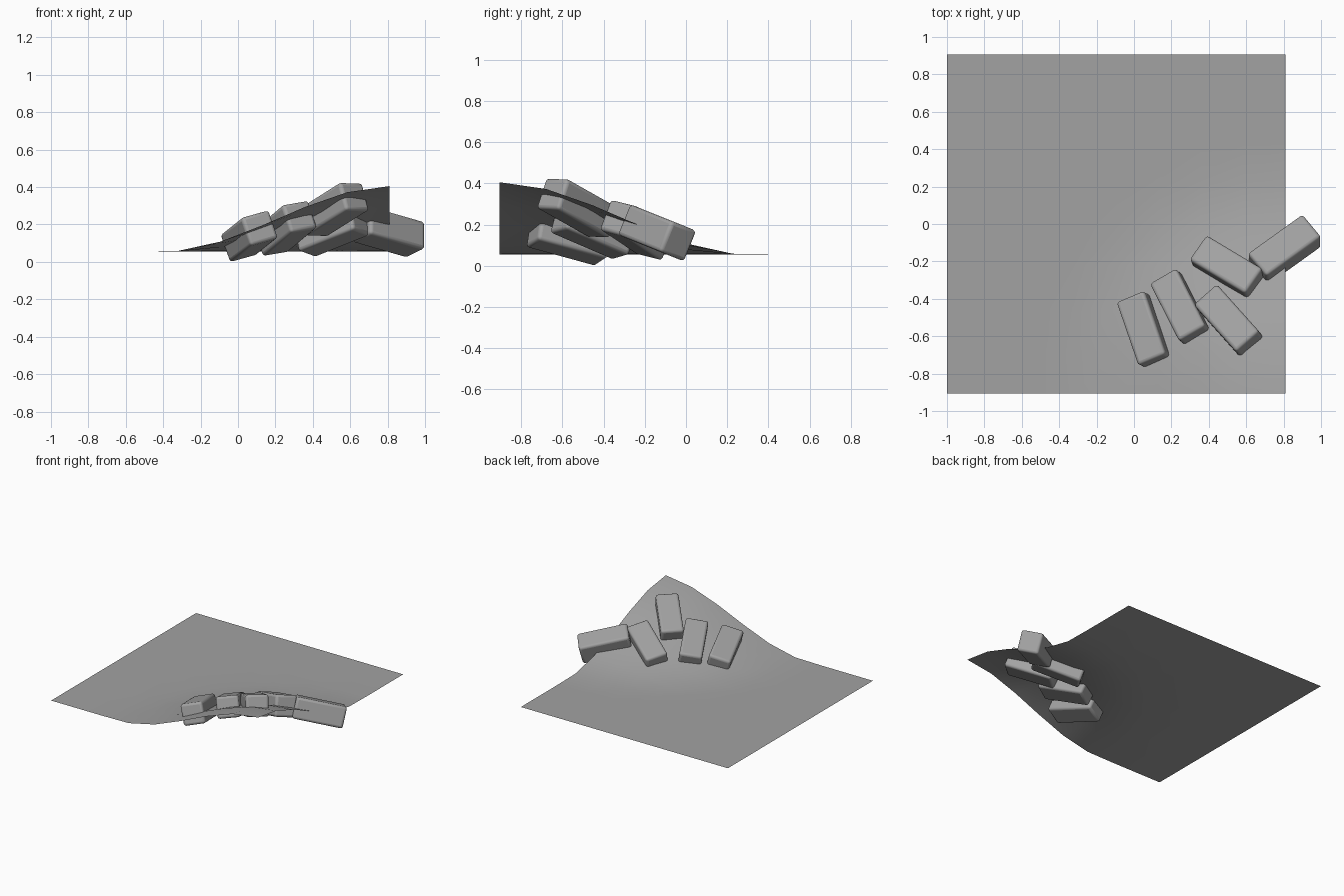
import bpy, bmesh, math
from mathutils import Vector, Matrix

if "Cube" in bpy.data.objects:
    bpy.data.objects.remove(bpy.data.objects["Cube"])

CORNER = Vector((0.81, -0.905))      # peak of the raised corner
BASE, RISE, RADIUS = 0.055, 0.35, 1.2

grey = bpy.data.materials.new("stone grey")
grey.diffuse_color = (0.36, 0.36, 0.36, 1)
grey.use_nodes = True
grey.node_tree.nodes["Principled BSDF"].inputs["Base Color"].default_value = grey.diffuse_color


def height(x, y):
    """Smooth falloff around the raised corner."""
    t = max(0.0, 1 - (Vector((x, y)) - CORNER).length / RADIUS)
    return BASE + RISE * (3 * t * t - 2 * t ** 3)


def add_object(name, bm):
    mesh = bpy.data.meshes.new(name)
    bm.to_mesh(mesh)
    bm.free()
    mesh.materials.append(grey)
    obj = bpy.data.objects.new(name, mesh)
    bpy.context.collection.objects.link(obj)
    return obj


# Ground sheet: 8 x 8 grid with one corner pulled up
bm = bmesh.new()
bmesh.ops.create_grid(bm, x_segments=8, y_segments=8, size=0.905)
for v in bm.verts:
    v.co.x -= 0.095
    v.co.z = height(v.co.x, v.co.y)
for f in bm.faces:
    f.smooth = True
add_object("hill_sheet", bm)


# Rounded blocks, half sunk in the slope and aligned to it
def block(name, x, y, dx, dy):
    e = 0.01
    gx = (height(x + e, y) - height(x - e, y)) / (2 * e)
    gy = (height(x, y + e) - height(x, y - e)) / (2 * e)
    up = Vector((-gx, -gy, 1)).normalized()
    along = Vector((dx, dy, gx * dx + gy * dy)).normalized()
    side = up.cross(along)
    bm = bmesh.new()
    bmesh.ops.create_cube(bm, size=1)
    bmesh.ops.scale(bm, vec=(0.37, 0.165, 0.16), verts=bm.verts)
    bmesh.ops.bevel(bm, geom=bm.edges[:], offset=0.018, segments=3,
                    profile=0.5, affect='EDGES')
    for f in bm.faces:
        f.smooth = f.calc_area() < 0.01
    obj = add_object(name, bm)
    rot = Matrix((along, side, up)).transposed().to_4x4()
    obj.matrix_world = Matrix.Translation((x, y, height(x, y))) @ rot


for i, spec in enumerate([(0.06, -0.567, 0.11, -0.32),
                          (0.254, -0.449, 0.155, -0.305),
                          (0.511, -0.524, 0.23, -0.257),
                          (0.503, -0.24, 0.294, -0.176),
                          (0.805, -0.14, 0.278, 0.20)]):
    block(f"block_{i + 1}", *spec)
